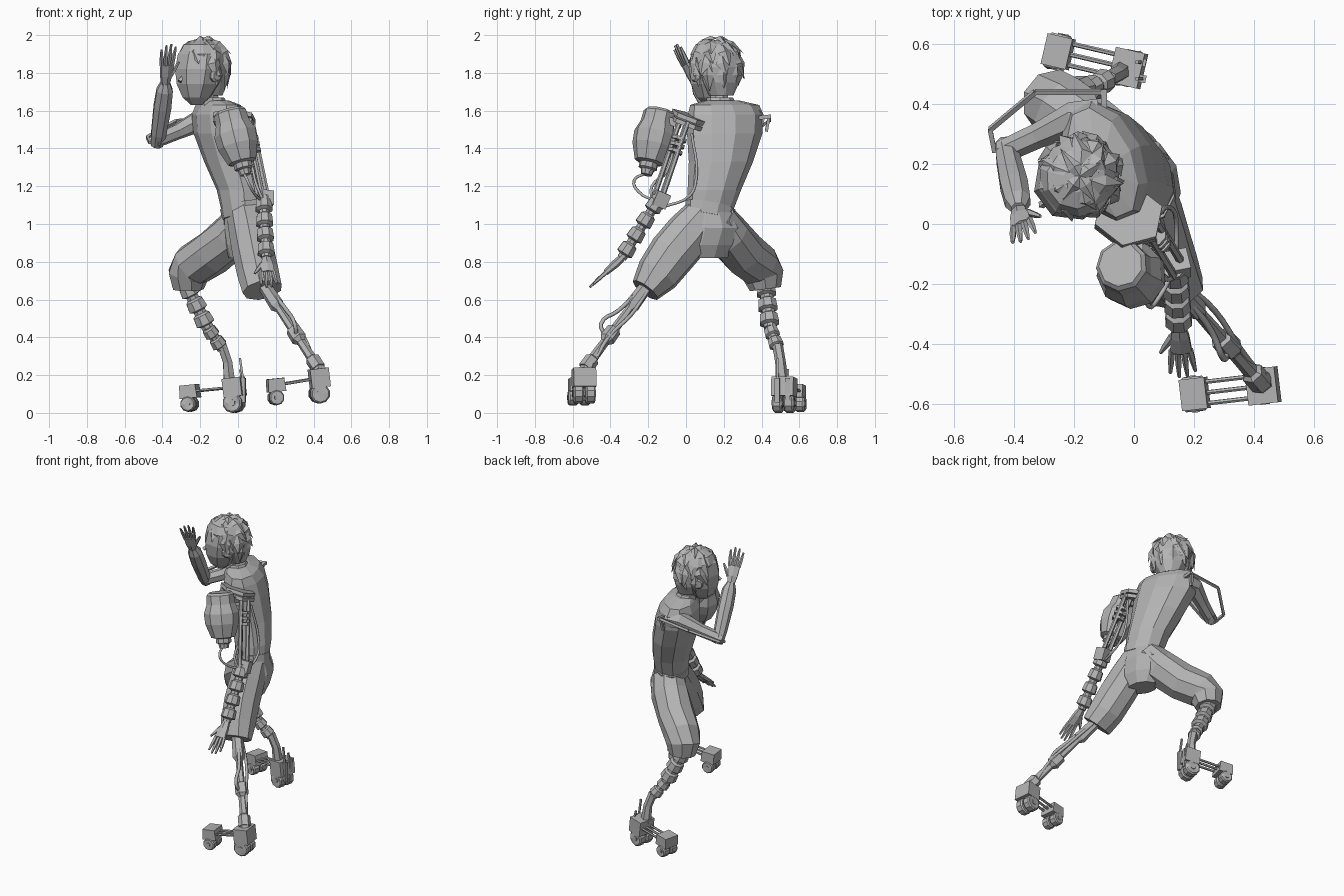
import bpy, bmesh, math, random
from mathutils import Vector as V, Matrix

cube = bpy.data.objects.get("Cube")
if cube:
    bpy.data.objects.remove(cube)
random.seed(4)

grey = bpy.data.materials.new("plain grey")
grey.use_nodes = True
grey.diffuse_color = (0.45, 0.45, 0.45, 1)
grey.node_tree.nodes["Principled BSDF"].inputs["Base Color"].default_value = grey.diffuse_color
UP = V((0, 0, 1))
FACE = V((-0.8, -0.6, 0))        # where the face points


def finish(name, bm):
    bmesh.ops.recalc_face_normals(bm, faces=bm.faces)
    me = bpy.data.meshes.new(name)
    bm.to_mesh(me)
    bm.free()
    me.materials.append(grey)
    bpy.context.collection.objects.link(bpy.data.objects.new(name, me))


def loft(name, rings, n=8, side=None, flat=False):
    """Skin over rings (x, y, z, half width, half depth); flat keeps the rings level."""
    pts = [V(r[:3]) for r in rings]
    bm, loops = bmesh.new(), []
    for i, r in enumerate(rings):
        t = UP if flat else (pts[min(i + 1, len(pts) - 1)] - pts[max(i - 1, 0)]).normalized()
        a = V(side or (1, 0.05, 0))
        a = (a - t * a.dot(t)).normalized()
        b = t.cross(a)
        loops.append([bm.verts.new(pts[i] + a * r[3] * math.cos(k * math.tau / n + math.pi / n)
                                   + b * r[-1] * math.sin(k * math.tau / n + math.pi / n)) for k in range(n)])
    for lo, hi in zip(loops, loops[1:]):
        for k in range(n):
            bm.faces.new((lo[k], lo[(k + 1) % n], hi[(k + 1) % n], hi[k]))
    bm.faces.new(loops[0])
    bm.faces.new(loops[-1])
    finish(name, bm)


def along(name, a, b, steps, n=8):
    """Turned part between two points; steps are (fraction, radius)."""
    a, b = V(a), V(b)
    loft(name, [(*a.lerp(b, t), r) for t, r in steps], n)


def rod(name, a, b, r=0.01, n=6):
    along(name, a, b, [(0, r), (1, r)], n)


def box(name, at, size, yaw=0, pitch=0, roll=0, taper=1):
    bm = bmesh.new()
    bmesh.ops.create_cube(bm, size=1)
    for v in bm.verts:
        if v.co.z > 0:
            v.co.x *= taper
        v.co = V([c * s for c, s in zip(v.co, size)])
    rot = Matrix.Rotation(yaw, 4, 'Z') @ Matrix.Rotation(pitch, 4, 'Y') @ Matrix.Rotation(roll, 4, 'X')
    bmesh.ops.transform(bm, matrix=Matrix.Translation(at) @ rot, verts=bm.verts)
    finish(name, bm)


def tube(name, pts, r=0.008):
    cu = bpy.data.curves.new(name, 'CURVE')
    cu.dimensions, cu.bevel_depth, cu.bevel_resolution, cu.resolution_u = '3D', r, 1, 4
    cu.use_fill_caps = True
    sp = cu.splines.new('BEZIER')
    sp.bezier_points.add(len(pts) - 1)
    for bp, p in zip(sp.bezier_points, pts):
        bp.co, bp.handle_left_type, bp.handle_right_type = p, 'AUTO', 'AUTO'
    cu.materials.append(grey)
    bpy.context.collection.objects.link(bpy.data.objects.new(name, cu))


def ribbed(name, a, b, count, r, neck, n=8):
    """Stacked collars with narrow necks between them."""
    steps = []
    for i in range(count):
        steps += [((i + t) / count, q) for t, q in ((0, neck), (0.12, r * 0.9), (0.7, r), (0.8, neck))]
    along(name, a, b, steps + [(1, neck)], n)


def hand(name, wrist, tip, across, thumb):
    w, d, a = V(wrist), V(tip) - V(wrist), V(across).normalized()
    knuckle = w + d * 0.5
    loft(name + "_palm", [(*w, 0.024, 0.02), (*(w + d * 0.22), 0.036, 0.022), (*knuckle, 0.042, 0.016)], 6, across)
    for i, size in enumerate((0.85, 1, 0.96, 0.78)):
        s = (i - 1.5) * thumb
        root = knuckle + a * s * 0.02 - d * 0.03
        along(f"{name}_finger_{i + 1}", root, root + d * 0.53 * size + a * s * 0.008,
              [(0, 0.012), (0.5, 0.011), (1, 0.006)], 5)
    root = w + d * 0.2 - a * thumb * 0.025
    along(name + "_thumb", root, root + d * 0.33 - a * thumb * 0.045, [(0, 0.014), (0.6, 0.011), (1, 0.006)], 5)


# Jacket, neck and belt
across = (0.39, -0.92, 0)
loft("torso", [(0.025, 0.12, 1.04, 0.12, 0.105), (0.01, 0.15, 1.18, 0.145, 0.12), (-0.035, 0.185, 1.33, 0.175, 0.14),
               (-0.08, 0.205, 1.48, 0.208, 0.145), (-0.1, 0.21, 1.58, 0.21, 0.13), (-0.105, 0.205, 1.63, 0.195, 0.1),
               (-0.12, 0.19, 1.655, 0.09, 0.065)], 10, across, True)
loft("collar", [(-0.12, 0.19, 1.61, 0.09, 0.08), (-0.14, 0.18, 1.67, 0.07, 0.065)], 8, across, True)
loft("neck", [(-0.13, 0.18, 1.6, 0.05), (-0.17, 0.17, 1.73, 0.05)], 8)
loft("belt", [(0.03, 0.12, 1.04, 0.13, 0.112), (0.02, 0.13, 1.1, 0.138, 0.115)], 10, across)

# Baggy trousers
loft("trouser_seat", [(0.025, 0.13, 1.08, 0.12, 0.105), (0.035, 0.15, 0.98, 0.155, 0.115),
                      (0.035, 0.13, 0.89, 0.15, 0.1), (0.03, 0.12, 0.82, 0.1, 0.075)], 10, across, True)
loft("left_trouser_leg", [(0.04, 0.1, 1.05, 0.1, 0.11), (0.06, 0.02, 0.95, 0.108, 0.13), (0.082, -0.07, 0.845, 0.112, 0.13),
                          (0.107, -0.15, 0.735, 0.112, 0.118), (0.13, -0.215, 0.65, 0.108, 0.082)], 9)
loft("right_trouser_leg", [(0.035, 0.16, 1.03, 0.105), (-0.03, 0.22, 0.94, 0.122), (-0.14, 0.305, 0.845, 0.122),
                           (-0.24, 0.385, 0.78, 0.118), (-0.265, 0.41, 0.73, 0.11), (-0.265, 0.42, 0.655, 0.084)],
     9, (0.5, -0.8, 0))

# Head with ears and nose
hx, hy = -0.193, 0.15
loft("head", [(hx + FACE.x * o, hy + FACE.y * o, z, w, d) for z, o, w, d in
              ((1.63, 0.035, 0.025, 0.03), (1.67, 0.03, 0.075, 0.08), (1.74, 0.02, 0.115, 0.12),
               (1.82, 0.01, 0.132, 0.138), (1.9, 0, 0.125, 0.13), (1.96, 0, 0.07, 0.08))], 8,
     (-FACE.y, FACE.x, 0), True)
centre = V((hx, hy, 1.785))
along("nose", centre + FACE * 0.12, centre + FACE * 0.145 - UP * 0.03, [(0, 0.008), (1, 0.014)], 4)
for name, s in (("left_ear", 1), ("right_ear", -1)):
    out = FACE.cross(UP) * -s
    along(name, centre + out * 0.1, centre + out * 0.14, [(0, 0.03), (0.7, 0.036), (1, 0.025)], 8)

# Hair: a cap covered in overlapping pointed locks
loft("hair_cap", [(hx - FACE.x * o, hy - FACE.y * o, z, r) for z, o, r in
                  ((1.68, 0.06, 0.065), (1.75, 0.045, 0.105), (1.83, 0.03, 0.125), (1.9, 0.005, 0.13),
                   (1.95, 0, 0.1), (1.975, 0, 0.045))], 10, None, True)
bm = bmesh.new()
skull = V((hx - FACE.x * 0.015, hy - FACE.y * 0.015, 1.835))


def on_skull(theta, phi, k):
    return skull + V((math.sin(theta) * math.cos(phi) * 0.138, math.sin(theta) * math.sin(phi) * 0.138,
                      math.cos(theta) * 0.15)) * k


face_angle = math.atan2(FACE.y, FACE.x)
for theta, count in ((0.1, 4), (0.5, 6), (0.9, 8), (1.3, 9), (1.7, 10)):
    for i in range(count):
        phi = (i + random.uniform(0.3, 0.7)) * math.tau / count
        away = abs((phi - face_angle + math.pi) % math.tau - math.pi)
        if theta > 1.0 and away < 1.2:
            continue
        half = 2.5 / count
        twist = random.uniform(-0.1, 0.4)
        root = [on_skull(theta + 0.2, phi - half, 1), on_skull(theta + 0.15, phi, 1.1),
                on_skull(theta + 0.2, phi + half, 1), on_skull(theta - 0.25, phi, 1)]
        root = [bm.verts.new(p) for p in root]
        tip = bm.verts.new(on_skull(theta + random.uniform(0.55, 0.72), phi + twist,
                                    random.uniform(1.05, 1.18) + 0.08 * max(0, theta - 1)))
        for a, b in ((0, 1), (1, 2), (2, 0)):
            bm.faces.new((root[a], root[b], tip))
        bm.faces.new((root[0], root[3], root[1]))
        bm.faces.new((root[1], root[3], root[2]))
        bm.faces.new((root[2], root[3], root[0]))
finish("hair_locks", bm)

# Raised right arm with its outer brace
loft("right_upper_arm", [(-0.12, 0.35, 1.55, 0.07), (-0.2, 0.35, 1.55, 0.06), (-0.32, 0.295, 1.49, 0.043),
                         (-0.44, 0.24, 1.44, 0.04)], 7, (0, 0, 1))
loft("right_forearm", [(-0.43, 0.265, 1.42, 0.035), (-0.42, 0.22, 1.48, 0.043), (-0.4, 0.13, 1.62, 0.05),
                       (-0.388, 0.075, 1.71, 0.046), (-0.385, 0.05, 1.75, 0.026)], 8)
hand("right_hand", (-0.385, 0.05, 1.74), (-0.365, -0.055, 1.95), (1, 0.5, 0.1), -1)
brace = [(-0.1, 0.44, 1.57), (-0.33, 0.44, 1.545), (-0.48, 0.315, 1.46), (-0.465, 0.24, 1.43)]
for i, (a, b) in enumerate(zip(brace, brace[1:])):
    rod(f"arm_brace_{i + 1}", a, b, 0.011, 4)
rod("brace_mount", (-0.1, 0.37, 1.56), (-0.1, 0.45, 1.57), 0.014, 4)
rod("brace_drop", (-0.11, 0.44, 1.57), (-0.12, 0.425, 1.49), 0.011, 4)

# Left shoulder plates and hanging pod
for i, z in enumerate((1.55, 1.52)):
    loft(f"shoulder_plate_{i + 1}", [(-0.02, 0.022 - 0.008 * i, z, 0.12, 0.11),
                                     (-0.018, 0.03 - 0.008 * i, z + 0.022, 0.12, 0.11)], 6, (1, -0.2, 0))
along("pod", (-0.045, -0.135, 1.6), (0.04, -0.21, 1.26),
      [(0, 0.075), (0.04, 0.088), (0.2, 0.092), (0.36, 0.114), (0.55, 0.11), (0.8, 0.078), (0.82, 0.05),
       (0.9, 0.05), (0.92, 0.036), (1, 0.03)], 9)
box("pod_bracket", (0, -0.07, 1.54), (0.06, 0.1, 0.04), 0, 0, -0.3)

# Left mechanical arm
shoulder, elbow, wrist = V((0.05, -0.005, 1.54)), V((0.135, -0.145, 1.13)), V((0.15, -0.34, 0.82))
for i, off in enumerate(((0.025, 0.015, 0), (-0.025, 0.01, 0), (0, -0.03, 0))):
    rod(f"upper_arm_strut_{i + 1}", shoulder + V(off), elbow + V(off), 0.014)
for i, t in enumerate((0.2, 0.28, 0.36, 0.97)):
    at = shoulder.lerp(elbow, t)
    rod(f"upper_arm_ring_{i + 1}", at, at + (elbow - shoulder) * (0.04 if i < 3 else 0.12), 0.042, 8)
box("elbow_box", (0.145, -0.135, 1.13), (0.075, 0.075, 0.08), 0.2, 0.1, -0.4)
ribbed("left_forearm", elbow, wrist, 4, 0.048, 0.027)
hand("left_hand", wrist, (0.165, -0.51, 0.665), (1, 0, 0), 1)
tube("pod_hose", [(0.03, -0.21, 1.27), (0.05, -0.275, 1.23), (0.08, -0.25, 1.17), (0.13, -0.16, 1.12)])
tube("inner_hose", [(0.04, -0.06, 1.5), (0.08, -0.1, 1.28), (0.1, -0.18, 1.2), (0.135, -0.18, 1.12)])
tube("outer_hose", [(0.08, 0.03, 1.48), (0.12, 0.055, 1.25), (0.14, 0.02, 1.15), (0.14, -0.12, 1.09)])

# Left mechanical shin
knee, ankle = V((0.14, -0.21, 0.67)), V((0.41, -0.515, 0.26))
along("left_shin", knee, ankle, [(0, 0.035), (0.25, 0.04), (0.3, 0.022), (0.55, 0.024), (0.56, 0.04), (0.68, 0.043),
                                 (0.72, 0.024), (0.92, 0.026), (0.94, 0.04), (1.06, 0.04)], 6)
tube("left_shin_hose", [(0.17, -0.24, 0.65), (0.26, -0.36, 0.54), (0.3, -0.45, 0.47), (0.31, -0.42, 0.4)], 0.011)
tube("left_shin_cable", [(0.17, -0.2, 0.65), (0.27, -0.29, 0.52), (0.35, -0.41, 0.4), (0.41, -0.49, 0.26)], 0.01)
rod("left_ankle", ankle, (0.435, -0.535, 0.2), 0.04)

# Right mechanical shin
ribbed("right_shin_top", (-0.275, 0.42, 0.68), (-0.16, 0.445, 0.45), 3, 0.055, 0.035)
ribbed("right_shin_bottom", (-0.16, 0.445, 0.45), (-0.085, 0.485, 0.34), 2, 0.042, 0.028)
loft("right_ankle", [(-0.085, 0.485, 0.36, 0.028), (-0.055, 0.5, 0.27, 0.028), (-0.045, 0.51, 0.16, 0.034)], 6)


# Wheeled feet: heel box, toe box, three rails and paired wheels
def skate(side, heel, toe):
    h, t = V(heel), V(toe)
    d = (t - h).normalized()
    yaw = math.atan2(-d.y, -d.x)
    axle = V((-d.y, d.x, 0)).normalized()
    box(side + "_heel_box", h, (0.1, 0.12, 0.1), yaw, -0.12)
    box(side + "_toe_box", t, (0.095, 0.105, 0.07), yaw, -0.1, 0, 0.9)
    for i in (-1, 0, 1):
        rod(f"{side}_rail_{i + 2}", h + axle * i * 0.036, t + axle * i * 0.036, 0.008)
    for part, p, r, drop in (("heel", h, 0.053, 0.083), ("toe", t, 0.041, 0.066)):
        for s in (-1, 1):
            c = p - UP * drop + axle * s * 0.032
            along(f"{side}_{part}_wheel_{s + 2}", c - axle * 0.026, c + axle * 0.026,
                  [(0, r * 0.55), (0, r * 0.85), (0.15, r), (0.85, r), (1, r * 0.85), (1, r * 0.55)], 10)
        rod(f"{side}_{part}_axle", p - UP * drop - axle * 0.062, p - UP * drop + axle * 0.062, r * 0.35)


skate("left", (0.43, -0.54, 0.185), (0.2, -0.567, 0.147))
skate("right", (-0.02, 0.52, 0.136), (-0.255, 0.575, 0.113))
for i, (y, top) in enumerate(((0.485, 0.29), (0.54, 0.23))):
    box(f"heel_fin_{i + 1}", (0.025, y, 0.12), (0.03, 0.025, 0.13), -0.2)
    rod(f"heel_spike_{i + 1}", (0.03, y, 0.15), (0.01, y, top), 0.008, 4)
